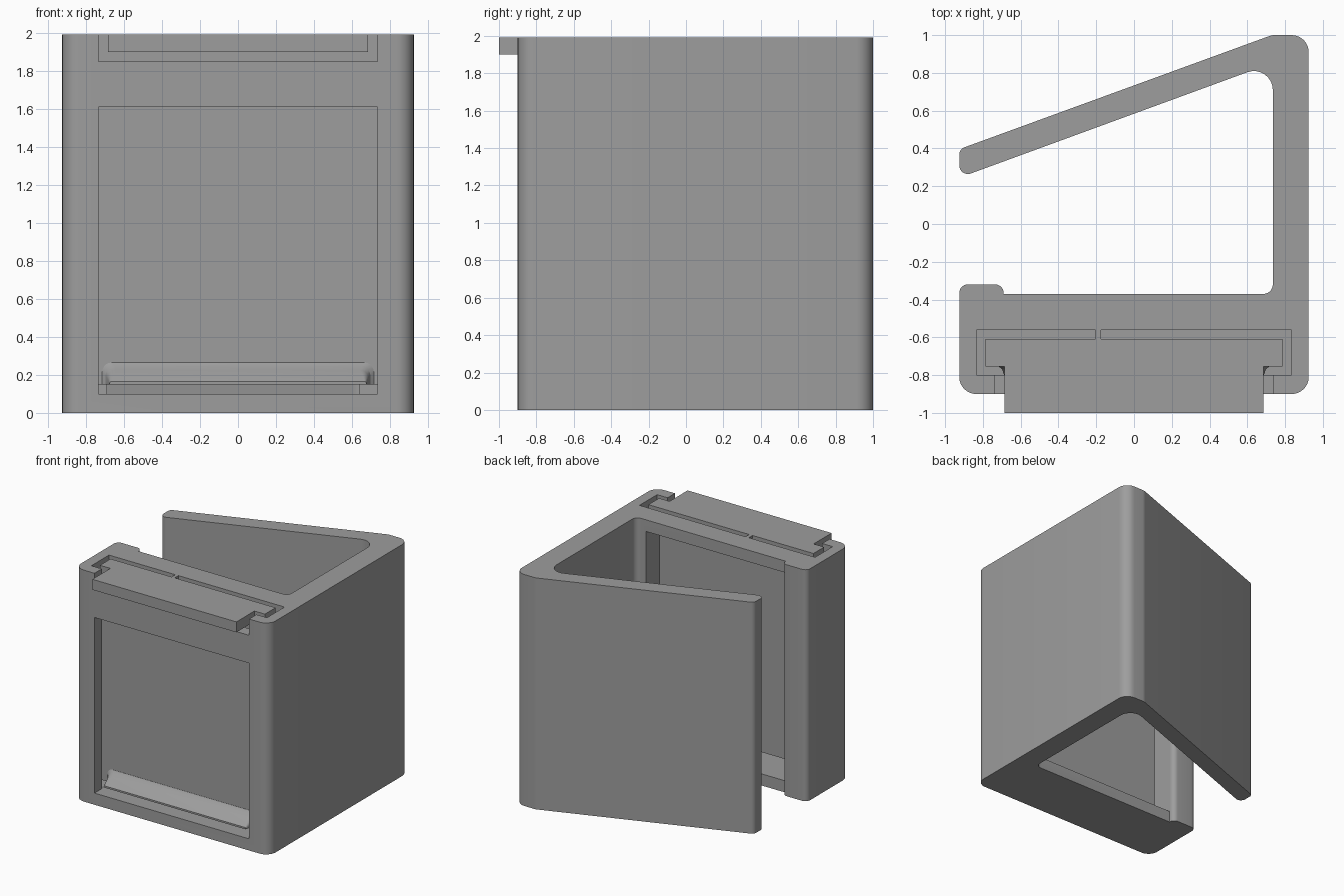
import bpy, bmesh, math
from mathutils import Vector

if "Cube" in bpy.data.objects:
    bpy.data.objects.remove(bpy.data.objects["Cube"])

grey = bpy.data.materials.new("grey plastic")
grey.diffuse_color = (0.34, 0.34, 0.34, 1)
grey.use_nodes = True
grey.node_tree.nodes["Principled BSDF"].inputs["Base Color"].default_value = grey.diffuse_color
H = 1.99


def finish(name, bm):
    bmesh.ops.recalc_face_normals(bm, faces=bm.faces)
    me = bpy.data.meshes.new(name)
    bm.to_mesh(me)
    bm.free()
    ob = bpy.data.objects.new(name, me)
    bpy.context.collection.objects.link(ob)
    me.materials.append(grey)
    return ob


def smooth(ob):
    bpy.ops.object.select_all(action='DESELECT')
    ob.select_set(True)
    bpy.context.view_layer.objects.active = ob
    bpy.ops.object.shade_smooth_by_angle(angle=math.radians(30))


def box(name, x0, x1, y0, y1, z0, z1):
    bm = bmesh.new()
    bmesh.ops.create_cube(bm, size=1)
    for v in bm.verts:
        v.co = ((x0 + x1) / 2 + v.co.x * (x1 - x0),
                (y0 + y1) / 2 + v.co.y * (y1 - y0),
                (z0 + z1) / 2 + v.co.z * (z1 - z0))
    return finish(name, bm)


def rounded(corners, steps=8):
    """Outline from (x, y, radius) corners, each replaced by an arc."""
    out = []
    n = len(corners)
    for i, (x, y, r) in enumerate(corners):
        p = Vector((x, y))
        if r == 0:
            out.append(p)
            continue
        a = (Vector(corners[i - 1][:2]) - p).normalized()
        b = (Vector(corners[(i + 1) % n][:2]) - p).normalized()
        half = a.angle(b) / 2
        c = p + (a + b).normalized() * (r / math.sin(half))
        s = p + a * (r / math.tan(half)) - c
        e = p + b * (r / math.tan(half)) - c
        total = s.angle(e)
        for k in range(steps + 1):
            t = k / steps
            out.append(c + (s * math.sin((1 - t) * total)
                            + e * math.sin(t * total)) / math.sin(total))
    return out


# Clip body: block, side wall and slanted rear arm in one outline
outline = rounded([
    (-0.925, -0.9, 0.09), (0.925, -0.9, 0.09), (0.925, 1.0, 0.09),
    (0.73, 1.0, 0.09), (-0.925, 0.396, 0.04), (-0.925, 0.245, 0.045),
    (0.735, 0.853, 0.1), (0.735, -0.37, 0.05), (-0.69, -0.37, 0),
    (-0.69, -0.32, 0.045), (-0.925, -0.32, 0.045)])
bm = bmesh.new()
face = bm.faces.new([bm.verts.new((p.x, p.y, 0)) for p in outline])
top = bmesh.ops.extrude_face_region(bm, geom=[face])
for v in top["geom"]:
    if isinstance(v, bmesh.types.BMVert):
        v.co.z = H
body = finish("clip_body", bm)

# Panel cavity, front window, handle notch and rear window
cutters = [
    box("cavity_cutter", -0.835, 0.835, -0.8, -0.56, 0.1, 2.2),
    box("front_window_cutter", -0.735, 0.735, -1.1, -0.7, 0.1, 1.61),
    box("handle_notch_cutter", -0.735, 0.735, -1.1, -0.7, 1.85, 2.2),
    box("rear_window_cutter", -0.69, 0.64, -0.65, -0.3, 0.1, 1.89)]
bpy.context.view_layer.objects.active = body
for c in cutters:
    m = body.modifiers.new("cut", 'BOOLEAN')
    m.operation = 'DIFFERENCE'
    m.solver = 'EXACT'
    m.object = c
    bpy.ops.object.modifier_apply(modifier=m.name)
    bpy.data.objects.remove(c)
smooth(body)

# Sliding panel, its pull handle and the small bridge behind it
box("sliding_panel", -0.785, 0.785, -0.755, -0.61, 0.15, H)
box("panel_handle", -0.685, 0.685, -1.0, -0.755, 1.9, H)
box("bridge_rib", -0.205, -0.175, -0.61, -0.56, 1.89, H)

# Sloped catch along the foot of the panel: stacked rounded outlines
bm = bmesh.new()
rings = []
for y, w, z in ((-0.755, 0.715, 0.265), (-0.77, 0.697, 0.245),
                (-0.80, 0.688, 0.225), (-0.86, 0.675, 0.165)):
    r = min(0.05, (z - 0.15) * 0.6)
    pts = rounded([(-w, 0.15, 0), (w, 0.15, 0), (w, z, r), (-w, z, r)], 5)
    rings.append([bm.verts.new((p.x, y, p.y)) for p in pts])
for a, b in zip(rings, rings[1:]):
    for i in range(len(a)):
        j = (i + 1) % len(a)
        bm.faces.new((a[i], a[j], b[j], b[i]))
bm.faces.new(rings[0])
bm.faces.new(rings[-1])
smooth(finish("panel_catch", bm))
